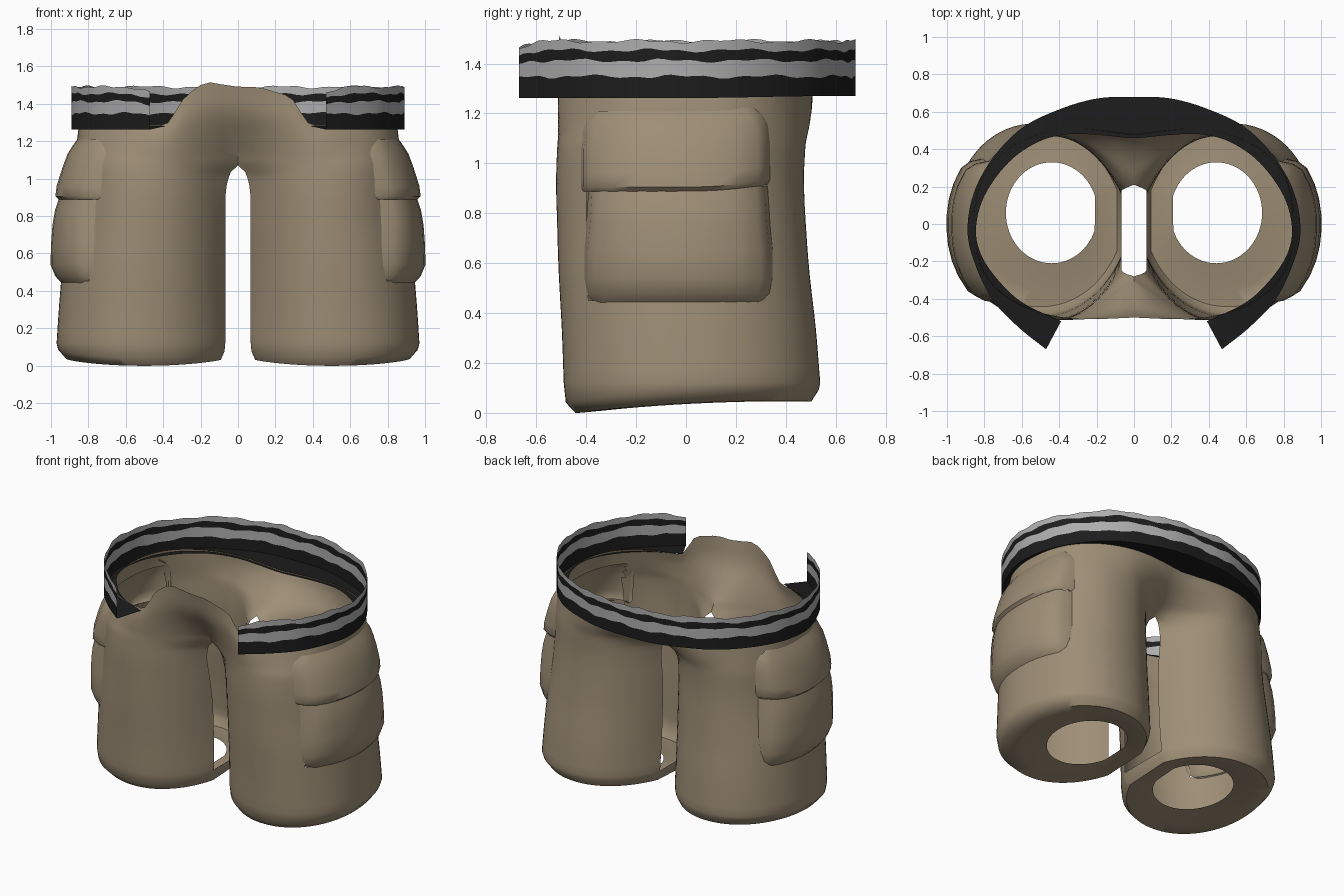
import bpy, bmesh, math
from mathutils import Vector

if "Cube" in bpy.data.objects:
    bpy.data.objects.remove(bpy.data.objects["Cube"])


def material(name, rgb):
    m = bpy.data.materials.new(name)
    m.diffuse_color = (*rgb, 1)
    m.use_nodes = True
    m.node_tree.nodes["Principled BSDF"].inputs["Base Color"].default_value = m.diffuse_color
    return m


KHAKI = material("khaki cloth", (0.34, 0.27, 0.18))
BLACK = material("black webbing", (0.012, 0.012, 0.012))
GREY = material("grey webbing", (0.42, 0.42, 0.42))


def smooth_path(pts, n):
    """Catmull-Rom through tuples of any length, n steps per span."""
    P = [Vector(p) for p in pts]
    P = [2 * P[0] - P[1]] + P + [2 * P[-1] - P[-2]]
    out = []
    for i in range(1, len(P) - 2):
        a, b, c, d = P[i - 1:i + 3]
        for k in range(n):
            t = k / n
            out.append(0.5 * (2 * b + (c - a) * t + (2 * a - 5 * b + 4 * c - d) * t * t
                              + (3 * b - 3 * c + d - a) * t ** 3))
    return out + [P[-2]]


def finish(bm, name, mats, angle=40):
    bmesh.ops.remove_doubles(bm, verts=bm.verts, dist=1e-4)
    bmesh.ops.recalc_face_normals(bm, faces=bm.faces)
    me = bpy.data.meshes.new(name)
    bm.to_mesh(me)
    bm.free()
    for m in mats:
        me.materials.append(m)
    ob = bpy.data.objects.new(name, me)
    bpy.context.collection.objects.link(ob)
    bpy.ops.object.select_all(action='DESELECT')
    ob.select_set(True)
    bpy.context.view_layer.objects.active = ob
    bpy.ops.object.shade_smooth_by_angle(angle=math.radians(angle))
    return ob


def add_grid(bm, rows, mat_of_row=lambda r: 0, closed_until=-1):
    V = [[bm.verts.new(p) for p in row] for row in rows]
    n = len(V[0])
    for r in range(len(V) - 1):
        for c in range(n if r < closed_until else n - 1):
            d = (c + 1) % n
            f = bm.faces.new((V[r][c], V[r][d], V[r + 1][d], V[r + 1][c]))
            f.material_index = mat_of_row(r)


def spow(v, p):
    return math.copysign(abs(v) ** p, v)


def step(a, b, v):
    t = min(1, max(0, (v - a) / (b - a)))
    return t * t * (3 - 2 * t)


# Cloth levels: z, outer x, front y, back y, leg-to-hip blend, inseam front y, inseam back y
LEVELS = [
    (0.12, 0.97, -0.490, 0.538, 0.00, -0.17, 0.19),
    (0.34, 0.955, -0.498, 0.520, 0.00, -0.17, 0.17),
    (0.56, 0.935, -0.510, 0.495, 0.00, -0.18, 0.16),
    (0.76, 0.905, -0.522, 0.485, 0.06, -0.21, 0.16),
    (0.93, 0.885, -0.542, 0.492, 0.24, -0.25, 0.18),
    (1.07, 0.875, -0.555, 0.515, 0.50, -0.28, 0.21),
    (1.21, 0.865, -0.557, 0.535, 0.82, -0.37, 0.34),
    (1.35, 0.86, -0.545, 0.538, 1.00, -0.46, 0.43),
    (1.50, 0.85, -0.525, 0.535, 1.00, -0.50, 0.48),
]
STEPS, COLS = 4, 64
CROTCH = 1.07
LEG_POW, HIP_POW = 0.95, 0.75
ROWS = smooth_path(LEVELS, STEPS)


def section(row):
    """Half outline from the front inseam round the outside to the back inseam."""
    z, xo, yf, yb, s, ye_f, ye_b = row
    # Rounded arch where the two legs meet
    xe = 0.068 * math.sqrt(max(0, 1 - (max(0, z - 0.87) / 0.1999) ** 2))
    cx, rx, a0 = (xo + 0.07) / 2, (xo - 0.07) / 2, math.radians(20)
    pts = []
    for i in range(COLS + 1):
        t = i / COLS
        a = a0 + t * (2 * math.pi - 2 * a0)
        h = math.pi * (t - 0.5)
        sl, sh = -spow(math.sin(a), LEG_POW), spow(math.sin(h), HIP_POW)
        leg = Vector((cx - rx * spow(math.cos(a), LEG_POW), sl * (yb if sl > 0 else -yf)))
        hip = Vector((xo * abs(math.cos(h)) ** HIP_POW, sh * (yb if sh > 0 else -yf)))
        pts.append(leg.lerp(hip, s))
    df = Vector((xe, ye_f)) - pts[0]
    db = Vector((xe, ye_b)) - pts[-1]
    for i, p in enumerate(pts):
        t = i / COLS
        p += df * max(0, 1 - t / 0.16) ** 2 + db * max(0, 1 - (1 - t) / 0.16) ** 2
        p.x = max(0, p.x)
    return pts


# Trouser cloth: both legs, hips and the raised front fly
bm = bmesh.new()
sections = [section(r) for r in ROWS]
for side in (1, -1):
    grid = []
    # Turned-in hem, closed all round
    for z, f in ((0.02, 1), (0.0, 0.5), (-0.004, 0.17), (0.04, 0.03)):
        ring = []
        for p in sections[0]:
            a = math.atan2((p.y - 0.02) / 0.51, (p.x - 0.52) / 0.45)
            q = p.lerp(Vector((0.44 + 0.245 * math.cos(a), 0.06 + 0.27 * math.sin(a))), f)
            lift = 0.05 * (q.y + 0.5) + 0.02 * ((q.x - 0.5) / 0.45) ** 2
            ring.append((side * q.x, q.y, z + lift))
        grid.append(ring)
    for row, pts in zip(ROWS, sections):
        line = []
        for p, waist in zip(pts, sections[-1]):
            z = row[0]
            if z > CROTCH:
                x = side * waist.x
                top = 1.285
                if waist.y < 0:
                    top += 0.205 - 0.045 * step(0.08 if x > 0 else 0.16, 0.29, abs(x))
                    top -= 0.16 * step(0.26, 0.40, abs(x))
                    top += 0.025 * math.exp(-((x + 0.16) / 0.09) ** 2)
                z = CROTCH + (z - CROTCH) * (top - CROTCH) / (1.5 - CROTCH)
            line.append((side * p.x, p.y, z))
        grid.append(line)
    add_grid(bm, grid, closed_until=4)
# The cloth opens into the puffed pockets
hidden = [f for f in bm.faces if all(abs(v.co.x) > 0.55 and -0.4 < v.co.y < 0.33 and 0.45 < v.co.z < 1.18
                                     for v in f.verts)]
bmesh.ops.delete(bm, geom=hidden, context='FACES')
finish(bm, "trouser_cloth", [KHAKI], 50)


def cloth_x(y, z):
    """Outer x of the cloth at a given depth and height."""
    i = max(k for k in range(len(ROWS) - 1) if ROWS[k][0] <= z)
    r = ROWS[i].lerp(ROWS[i + 1], (z - ROWS[i][0]) / (ROWS[i + 1][0] - ROWS[i][0]))
    k = min(1, abs(y / (r[2] if y < 0 else r[3])))
    leg = (r[1] + 0.07) / 2 + (r[1] - 0.07) / 2 * (1 - k ** (2 / LEG_POW)) ** (LEG_POW / 2)
    hip = r[1] * (1 - k ** (2 / HIP_POW)) ** (HIP_POW / 2)
    return leg + (hip - leg) * r[4]


def pocket(name, y0, y1, profile, side, tilt=0):
    """Puffed panel on the side of the leg; profile holds (height, puff, side inset)."""
    bm = bmesh.new()
    grid = []
    for z, off, inset in profile:
        a, b = y0 + inset, y1 - inset
        ys = [a, a + 0.015, *(a + 0.05 + (b - a - 0.1) * i / 8 for i in range(9)), b - 0.015, b]
        line = []
        for i, y in enumerate(ys):
            edge = min(i, len(ys) - 1 - i)
            o = min(-0.012, off) if edge == 0 else off * (0.65 if edge == 1 else 1)
            zz = z + tilt * max(0, y) ** 2
            line.append((side * (cloth_x(y, zz) + o), y, zz))
        grid.append(line)
    add_grid(bm, grid)
    finish(bm, name, [KHAKI], 50)


# Cargo pockets with their flaps
BAG = [(0.435, -0.01, 0.06), (0.455, 0.012, 0.03), (0.48, 0.035, 0.01), (0.54, 0.066, 0), (0.65, 0.078, 0),
       (0.75, 0.086, 0.01), (0.83, 0.083, 0.015), (0.91, 0.065, 0.02)]
FLAP = [(0.90, 0.05, 0.02), (0.888, 0.07, 0.01), (0.905, 0.09, 0), (0.96, 0.088, 0), (1.06, 0.063, 0),
        (1.13, 0.042, 0.01), (1.17, 0.02, 0.03), (1.21, -0.006, 0.07)]
for side, word in ((1, "right"), (-1, "left")):
    pocket(word + "_pocket", -0.41, 0.35, BAG, side)
    pocket(word + "_pocket_flap", -0.425, 0.34, FLAP, side, 0.25)

# Striped belt, open at the front: outer x, outer y, inner x, inner y
HALF = [
    (0.47, -0.67, 0.39, -0.52), (0.62, -0.55, 0.58, -0.43), (0.76, -0.40, 0.70, -0.33),
    (0.855, -0.20, 0.81, -0.18), (0.89, -0.03, 0.845, -0.03), (0.855, 0.17, 0.80, 0.15),
    (0.75, 0.36, 0.67, 0.33), (0.59, 0.52, 0.51, 0.44), (0.38, 0.62, 0.35, 0.48), (0.19, 0.672, 0.18, 0.475),
]
path = smooth_path(HALF + [(0, 0.68, 0, 0.46)] + [(-a, b, -c, d) for a, b, c, d in reversed(HALF)], 6)
bm = bmesh.new()
grid = [[(p[2], p[3], 1.28) for p in path]]
for j, z in enumerate((1.262, 1.348, 1.412, 1.453, 1.49)):
    line = []
    for i, p in enumerate(path):
        end = max(0, 1 - min(i, len(path) - 1 - i) / 5)
        wave = 0.005 * math.sin(i * 0.55 + j) + 0.004 * math.sin(i * 1.37 + 2.1 * j)
        if j == 0:
            wave = 0.008 * step(0, 0.6, p[1])
        line.append((p[0], p[1], z + wave - 0.03 * end ** 2 * j / 4))
    grid.append(line)
add_grid(bm, grid, lambda r: (0, 0, 1, 0, 1)[r])
finish(bm, "striped_belt", [BLACK, GREY], 40)
